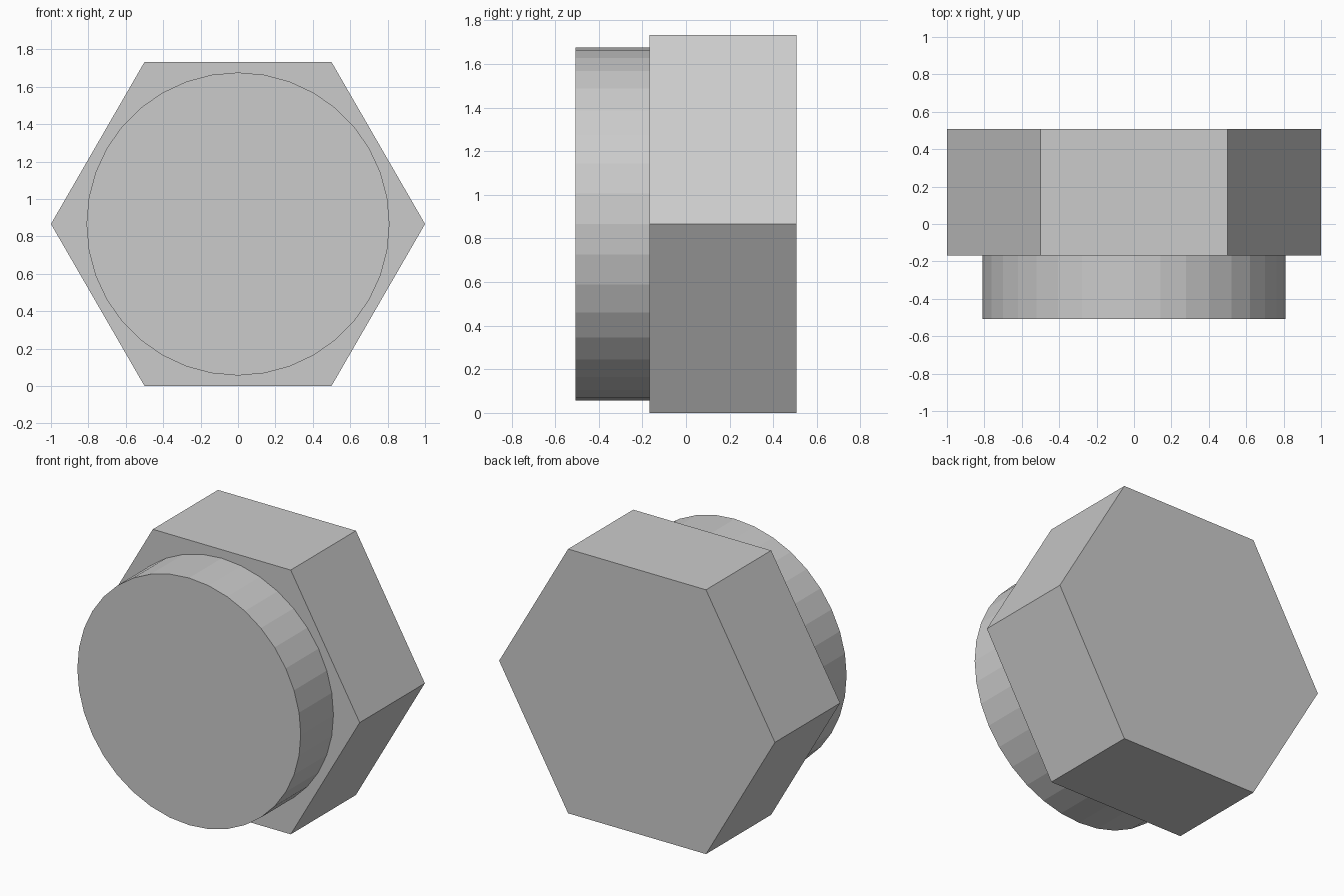
import bpy, bmesh
from math import sin, cos, pi, sqrt

if "Cube" in bpy.data.objects:
    bpy.data.objects.remove(bpy.data.objects["Cube"])

CENTRE_Z = sqrt(3) / 2


def prism(name, sides, radius, y_front, y_back):
    """Regular flat-shaded prism along y, with a corner on the +x axis."""
    bm = bmesh.new()
    ring = [bm.verts.new((radius * cos(2 * pi * i / sides), y_front,
                          CENTRE_Z + radius * sin(2 * pi * i / sides)))
            for i in range(sides)]
    cap = bm.faces.new(ring)
    ext = bmesh.ops.extrude_face_region(bm, geom=[cap], use_keep_orig=True)
    moved = [g for g in ext["geom"] if isinstance(g, bmesh.types.BMVert)]
    bmesh.ops.translate(bm, verts=moved, vec=(0, y_back - y_front, 0))
    bmesh.ops.recalc_face_normals(bm, faces=bm.faces)
    mesh = bpy.data.meshes.new(name)
    bm.to_mesh(mesh)
    bm.free()
    obj = bpy.data.objects.new(name, mesh)
    bpy.context.collection.objects.link(obj)
    return obj


# Hexagonal head at the back
prism("hex_head", 6, 1.0, -0.168, 0.507)
# Round collar on the front
prism("round_collar", 36, 0.81, -0.507, -0.168)
